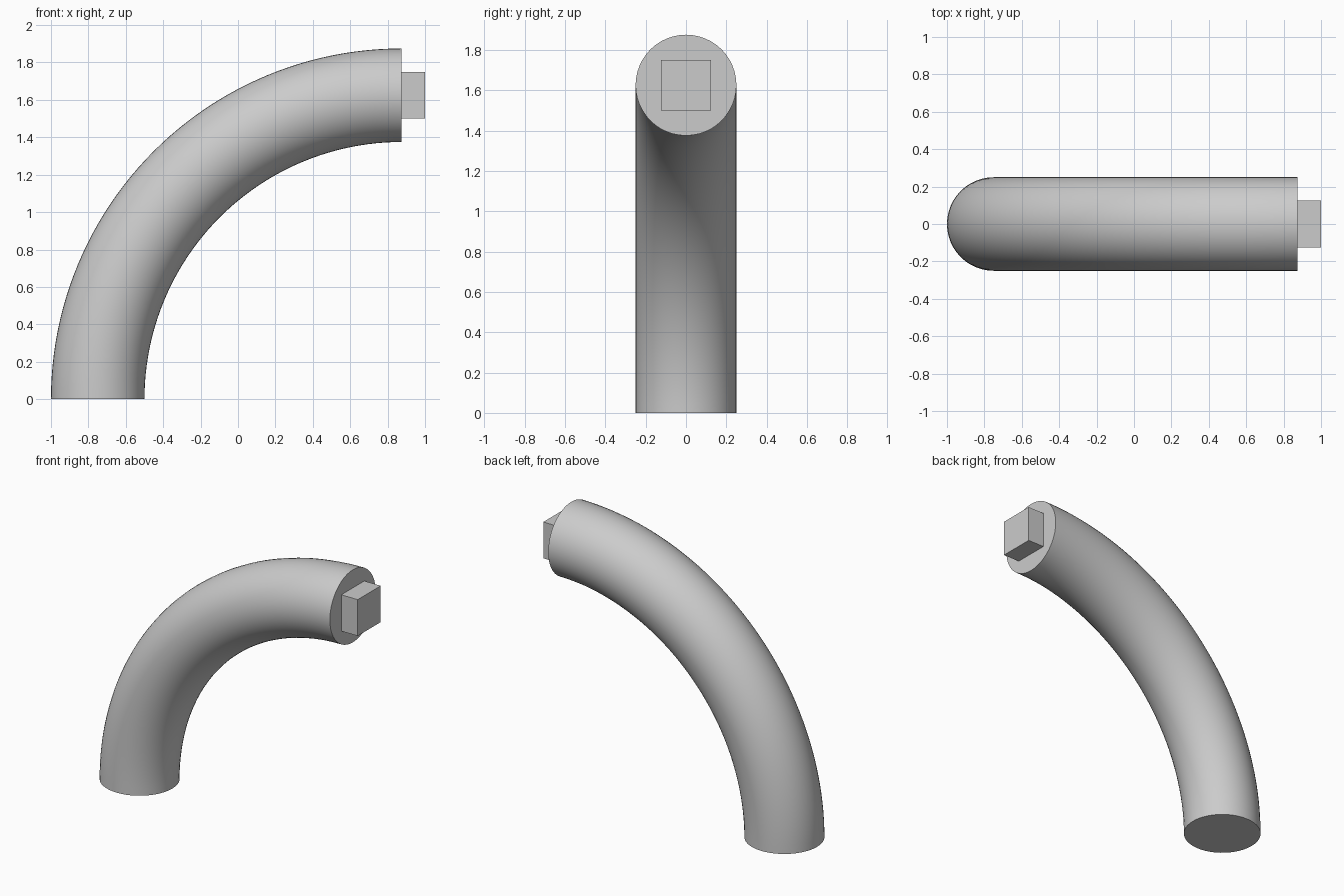
import bpy, bmesh
from math import radians
from mathutils import Matrix, Vector

if "Cube" in bpy.data.objects:
    bpy.data.objects.remove(bpy.data.objects["Cube"])

BEND_CENTRE = Vector((0.875, 0, 0))
BEND_RADIUS, TUBE_RADIUS = 1.625, 0.25
PEG_SIDE, PEG_LENGTH = 0.25, 0.125


def make_object(name, bm):
    bmesh.ops.recalc_face_normals(bm, faces=bm.faces)
    mesh = bpy.data.meshes.new(name)
    bm.to_mesh(mesh)
    bm.free()
    obj = bpy.data.objects.new(name, mesh)
    bpy.context.collection.objects.link(obj)
    return obj


# Curved tube: a circle on the ground swept a quarter turn, ends capped
bm = bmesh.new()
bmesh.ops.create_circle(bm, segments=48, radius=TUBE_RADIUS,
                        matrix=Matrix.Translation((BEND_CENTRE.x - BEND_RADIUS, 0, 0)))
bmesh.ops.spin(bm, geom=bm.verts[:] + bm.edges[:], cent=BEND_CENTRE,
               axis=(0, 1, 0), angle=radians(90), steps=48)
bmesh.ops.holes_fill(bm, edges=[e for e in bm.edges if e.is_boundary], sides=0)
elbow = make_object("elbow_tube", bm)
bpy.context.view_layer.objects.active = elbow
elbow.select_set(True)
bpy.ops.object.shade_smooth_by_angle(angle=radians(30))

# Square peg on the upper end
bm = bmesh.new()
bmesh.ops.create_cube(bm, size=1)
bmesh.ops.scale(bm, vec=(PEG_LENGTH, PEG_SIDE, PEG_SIDE), verts=bm.verts)
bmesh.ops.translate(bm, vec=BEND_CENTRE + Vector((PEG_LENGTH / 2, 0, BEND_RADIUS)),
                    verts=bm.verts)
make_object("square_peg", bm)
